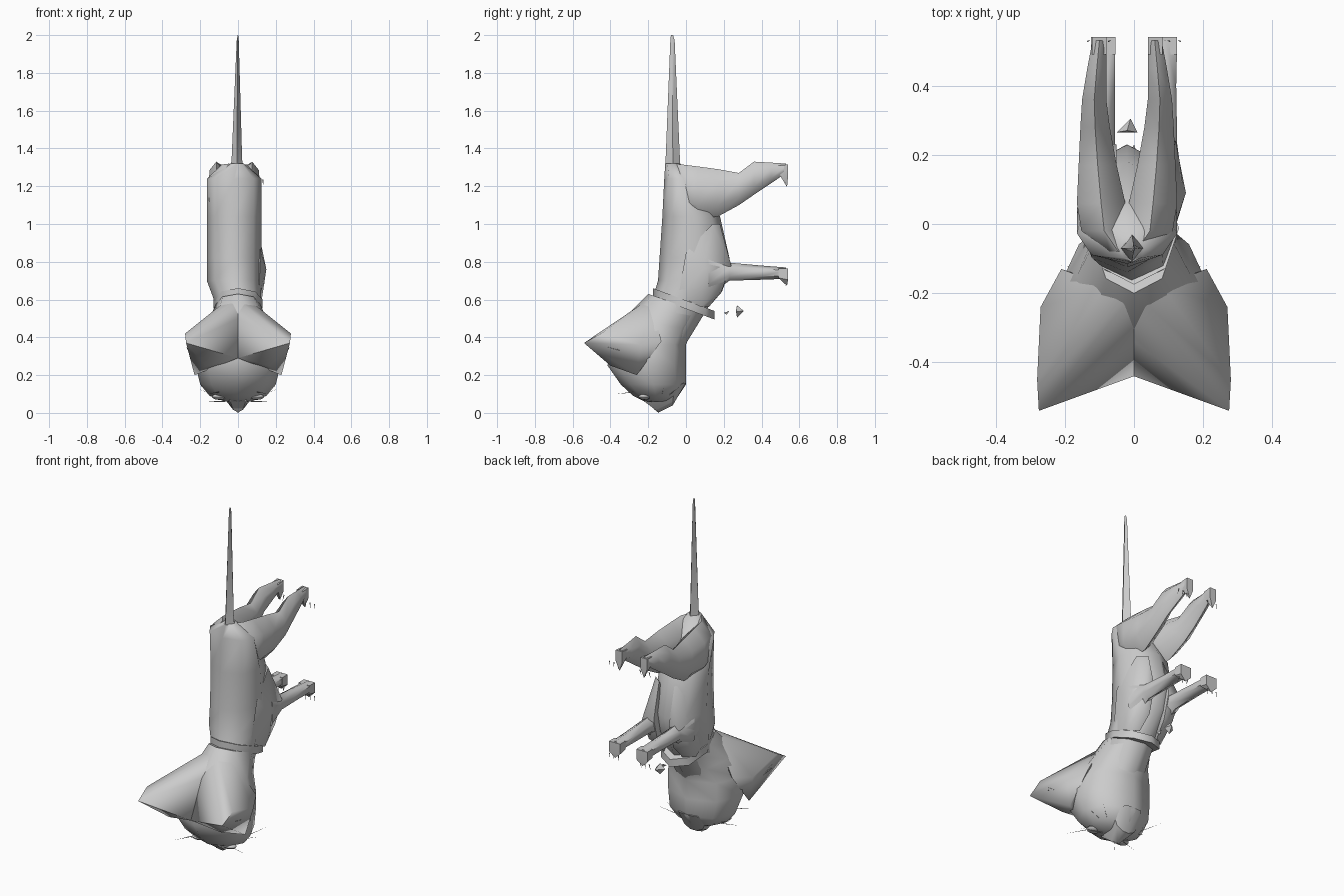
import bpy, bmesh, math
from mathutils import Vector


def finish(bm, name, angle=50, mirror=False):
    bmesh.ops.recalc_face_normals(bm, faces=bm.faces)
    me = bpy.data.meshes.new(name)
    bm.to_mesh(me)
    bm.free()
    ob = bpy.data.objects.new(name, me)
    bpy.context.collection.objects.link(ob)
    if mirror:
        ob.modifiers.new("mirror", 'MIRROR').use_mirror_merge = False
    bpy.ops.object.select_all(action='DESELECT')
    bpy.context.view_layer.objects.active = ob
    ob.select_set(True)
    bpy.ops.object.shade_smooth_by_angle(angle=math.radians(angle))
    return ob


def loft(name, rings, mirror=False, angle=60, caps=True):
    bm = bmesh.new()
    rows = [[bm.verts.new(p) for p in r] for r in rings]
    n = len(rows[0])
    for a, b in zip(rows, rows[1:]):
        for i in range(n):
            j = (i + 1) % n
            bm.faces.new((a[i], a[j], b[j], b[i]))
    if caps:
        bm.faces.new(rows[0])
        bm.faces.new(rows[-1])
    return finish(bm, name, angle, mirror)


def flat_ring(z0, x0, x1, y0, y1, n=8, tilt=0.0):
    """Horizontal oval ring; tilt lowers it towards +y."""
    cx, cy = (x0 + x1) / 2, (y0 + y1) / 2
    pts = []
    for i in range(n):
        a = 2 * math.pi * i / n
        c, s = math.cos(a), math.sin(a)
        pts.append((cx + c * (x1 - x0) / 2, cy + s * (y1 - y0) / 2, z0 - tilt * s))
    return pts


def leg_ring(y, x0, x1, z0, z1, n=6):
    """Upright oval ring across a leg running along y."""
    cx, cz = (x0 + x1) / 2, (z0 + z1) / 2
    k = 1 / math.cos(math.pi / 6)
    return [(cx + k * (x1 - x0) / 2 * math.cos(2 * math.pi * i / n + math.pi / 2),
             y, cz + (z1 - z0) / 2 * math.sin(2 * math.pi * i / n + math.pi / 2))
            for i in range(n)]


def hull(name, pts, mirror=False, angle=30):
    bm = bmesh.new()
    for p in pts:
        bm.verts.new(p)
    bmesh.ops.convex_hull(bm, input=bm.verts)
    bmesh.ops.delete(bm, geom=[v for v in bm.verts if not v.link_faces], context='VERTS')
    return finish(bm, name, angle, mirror)


def hairs(name, segs, w=0.005):
    """Thin triangles, each from a root to a point."""
    bm = bmesh.new()
    for a, b in segs:
        a, b = Vector(a), Vector(b)
        side = (b - a).cross(Vector((0, 1, 0.3))).normalized() * w
        bm.faces.new([bm.verts.new(p) for p in (a - side, a + side, b)])
    return finish(bm, name, mirror=True)


# torso and neck, back towards -y
loft("body", [flat_ring(*r) for r in (
    (0.40, -0.12, 0.12, -0.20, -0.01, 8, 0.05),
    (0.58, -0.12, 0.12, -0.17, 0.10, 8, 0.05),
    (0.70, -0.165, 0.125, -0.148, 0.20, 8, 0.0),
    (0.82, -0.165, 0.125, -0.14, 0.23, 8, 0.0),
    (1.04, -0.165, 0.125, -0.125, 0.18, 8, 0.0),
    (1.24, -0.165, 0.125, -0.115, 0.06, 8, 0.0),
    (1.32, -0.04, 0.03, -0.11, -0.03, 8, 0.0))])

# tail
loft("tail", [flat_ring(*r) for r in (
    (1.30, -0.04, 0.03, -0.11, -0.03, 4),
    (1.34, -0.034, 0.022, -0.108, -0.032, 4),
    (1.97, -0.007, 0.004, -0.083, -0.06, 4),
    (2.0, -0.002, 0.001, -0.08, -0.068, 4))])

# hind legs: thigh, hock and foot, hips set slightly to one side
hind = [loft("hind_leg", [leg_ring(*r) for r in (
    (-0.08, 0.0, 0.05, 1.22, 1.32),
    (-0.02, 0.0, 0.132, 1.06, 1.315),
    (0.06, 0.005, 0.145, 1.03, 1.305),
    (0.17, 0.03, 0.14, 1.04, 1.29),
    (0.28, 0.05, 0.135, 1.10, 1.27),
    (0.36, 0.06, 0.13, 1.155, 1.33),
    (0.45, 0.06, 0.115, 1.215, 1.325),
    (0.53, 0.06, 0.10, 1.27, 1.32))], mirror=True),
    # paws droop to a point
    hull("hind_paw", [(x, y, z) for x in (0.06, 0.102) for y, z in
         ((0.49, 1.31), (0.54, 1.315), (0.54, 1.25), (0.49, 1.27))]
         + [(0.08, 0.535, 1.195)], True)]
for ob in hind:
    ob.location.x = -0.02

# front legs: shoulder and straight forearm
hull("shoulder", [(0.11, -0.04, 0.62), (0.12, 0.0, 0.85), (0.15, 0.09, 0.76),
     (0.12, 0.08, 0.56), (0.06, 0.12, 0.56), (0.05, 0.18, 1.0), (0.10, 0.14, 1.0),
     (0.05, 0.23, 0.79), (0.12, 0.24, 0.78), (0.05, 0.19, 0.64), (0.11, 0.19, 0.65)],
     True, 70)
loft("front_leg", [leg_ring(*r) for r in (
    (0.12, 0.05, 0.14, 0.62, 0.87),
    (0.23, 0.055, 0.125, 0.70, 0.795),
    (0.40, 0.055, 0.122, 0.705, 0.78),
    (0.53, 0.055, 0.125, 0.71, 0.77))], mirror=True)
hull("front_paw", [(x, y, z) for x in (0.053, 0.125) for y, z in
     ((0.49, 0.765), (0.54, 0.765), (0.54, 0.705), (0.49, 0.715))]
     + [(0.09, 0.535, 0.672)], True)

# claws
hairs("claws", [((x, 0.53, z), (x + 0.006, 0.525, z - 0.035))
      for z in (1.235, 0.69) for x in (0.07, 0.1, 0.13)], 0.004)

# head, face pointing down
loft("head", [flat_ring(*r) for r in (
    (0.58, -0.115, 0.115, -0.20, 0.09, 8, 0.05),
    (0.47, -0.165, 0.165, -0.33, 0.03, 8, 0.03),
    (0.36, -0.225, 0.225, -0.40, 0.0, 8, 0.0),
    (0.25, -0.225, 0.225, -0.415, 0.0, 8, 0.0),
    (0.15, -0.2, 0.2, -0.345, 0.0, 8, 0.0),
    (0.09, -0.15, 0.15, -0.28, -0.04, 8, 0.0),
    (0.06, -0.07, 0.07, -0.22, -0.09, 8, 0.0))])
hull("muzzle", [(s * x, y, z) for s in (-1, 1) for x, y, z in (
     (0.09, -0.22, 0.12), (0.04, -0.22, 0.06), (0.025, -0.16, 0.015), (0.0, -0.14, 0.005),
     (0.06, -0.07, 0.06), (0.10, -0.06, 0.14), (0.05, 0.0, 0.16), (0.02, -0.07, 0.04))])
hull("nose", [(-0.025, -0.17, 0.02), (0.025, -0.17, 0.02), (0, -0.145, 0.0),
     (0, -0.12, 0.025), (0, -0.18, 0.04)])

# ears, spreading outwards from a full forehead
hull("ear", [(0.275, -0.54, 0.37), (0.28, -0.45, 0.42), (0.27, -0.24, 0.36),
     (0.21, -0.13, 0.38), (0.10, -0.22, 0.50), (0.10, -0.32, 0.49), (0.0, -0.34, 0.50),
     (0.0, -0.20, 0.60), (0.08, -0.18, 0.58), (0.0, -0.44, 0.29),
     (0.17, -0.40, 0.25), (0.23, -0.26, 0.20)], True, 70)

# eyes
bm = bmesh.new()
bmesh.ops.create_uvsphere(bm, u_segments=10, v_segments=6, radius=0.04)
for v in bm.verts:
    v.co = Vector((v.co.x + 0.1, v.co.y * 0.8 - 0.22, v.co.z * 0.4 + 0.085))
finish(bm, "eye", mirror=True)

# whiskers and ear tufts
hairs("whiskers", [((0.07, -0.12, 0.07), (0.21, -0.02, 0.15)),
      ((0.08, -0.13, 0.08), (0.22, -0.12, 0.13)),
      ((0.07, -0.18, 0.06), (0.2, -0.22, 0.06)),
      ((0.10, -0.28, 0.11), (0.17, -0.37, 0.10))], 0.003)
hairs("ear_tufts", [((0.26, -0.35, 0.33), (0.275, y, z))
      for y, z in ((-0.42, 0.35), (-0.41, 0.37), (-0.39, 0.38))], 0.004)

# collar, tilted down towards the throat and partly sunk in the fur
loft("collar", [flat_ring(*r) for r in (
    (0.60, -0.13, 0.13, -0.175, 0.15, 8, 0.06),
    (0.555, -0.13, 0.13, -0.175, 0.15, 8, 0.06))])

# hanging tag
hull("tag", [(-0.05, 0.265, 0.54), (0.01, 0.265, 0.535), (-0.01, 0.305, 0.54),
     (-0.02, 0.27, 0.57), (-0.02, 0.27, 0.505)])
hull("tag_link", [(-0.015, 0.2, 0.53), (0.01, 0.2, 0.53), (0.0, 0.23, 0.54),
     (0.0, 0.215, 0.52)])
